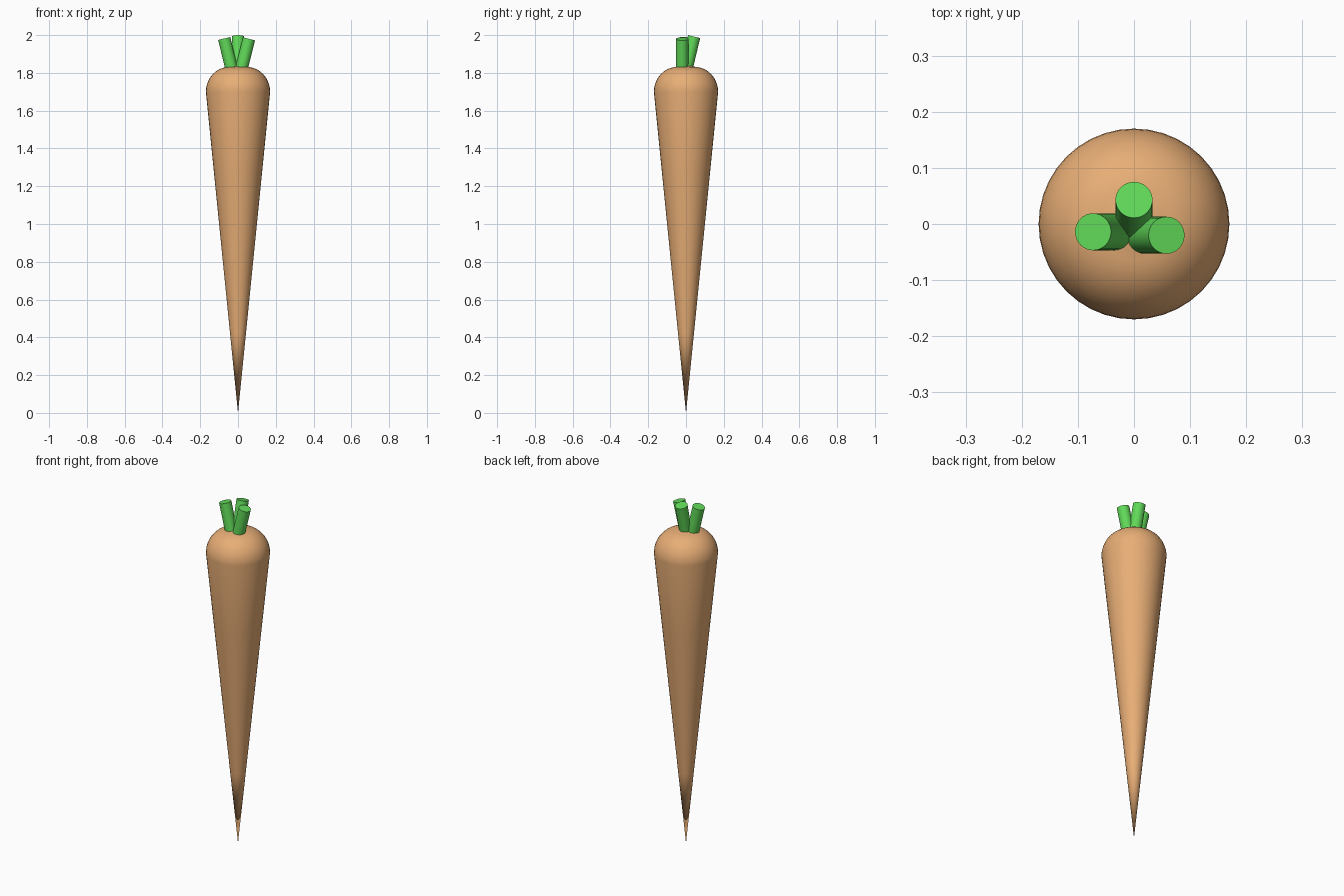
import bpy, bmesh, math
from mathutils import Vector

if "Cube" in bpy.data.objects:
    bpy.data.objects.remove(bpy.data.objects["Cube"])


def material(name, color):
    m = bpy.data.materials.new(name)
    m.diffuse_color = color
    m.use_nodes = True
    m.node_tree.nodes["Principled BSDF"].inputs["Base Color"].default_value = m.diffuse_color
    return m


def finish(obj, mat):
    obj.data.materials.append(mat)
    bpy.ops.object.select_all(action='DESELECT')
    obj.select_set(True)
    bpy.context.view_layer.objects.active = obj
    bpy.ops.object.shade_smooth_by_angle(angle=math.radians(40))


orange = material("orange", (0.80, 0.42, 0.18, 1))
green = material("green", (0.12, 0.70, 0.10, 1))

# Root: straight taper from the tip, then a rounded shoulder
R, SHOULDER, TOP, SIDES = 0.17, 1.70, 1.843, 40
profile = [(R * t, SHOULDER * t) for t in (0.25, 0.5, 0.75, 1.0)]
for i in range(1, 10):
    a = math.pi / 2 * i / 10
    profile.append((R - 0.125 + 0.125 * math.cos(a),
                    SHOULDER + 0.132 * math.sin(a)))
profile += [(0.045, 1.833), (0.022, 1.840)]

bm = bmesh.new()
rings = [[bm.verts.new((r * math.cos(2 * math.pi * k / SIDES),
                        r * math.sin(2 * math.pi * k / SIDES), z))
          for k in range(SIDES)] for r, z in profile]
tip, crown = bm.verts.new((0, 0, 0)), bm.verts.new((0, 0, TOP))
for k in range(SIDES):
    n = (k + 1) % SIDES
    bm.faces.new((tip, rings[0][n], rings[0][k]))
    bm.faces.new((crown, rings[-1][k], rings[-1][n]))
    for lo, hi in zip(rings, rings[1:]):
        bm.faces.new((lo[k], lo[n], hi[n], hi[k]))
mesh = bpy.data.meshes.new("carrot_root")
bm.to_mesh(mesh)
bm.free()
root = bpy.data.objects.new("carrot_root", mesh)
bpy.context.collection.objects.link(root)
finish(root, orange)


# Stems: short cut stalks leaning outward
def stem(name, base, top):
    base, top = Vector(base), Vector(top)
    axis = top - base
    bpy.ops.mesh.primitive_cylinder_add(vertices=32, radius=0.033,
                                        depth=axis.length,
                                        location=(base + top) / 2)
    obj = bpy.context.object
    obj.name = name
    obj.rotation_euler = axis.to_track_quat('Z', 'Y').to_euler()
    finish(obj, green)


stem("left_stem", (-0.029, -0.014, 1.80), (-0.073, -0.014, 1.982))
stem("right_stem", (0.013, -0.020, 1.80), (0.058, -0.020, 1.980))
stem("back_stem", (0.0, -0.003, 1.80), (0.0, 0.043, 1.992))
